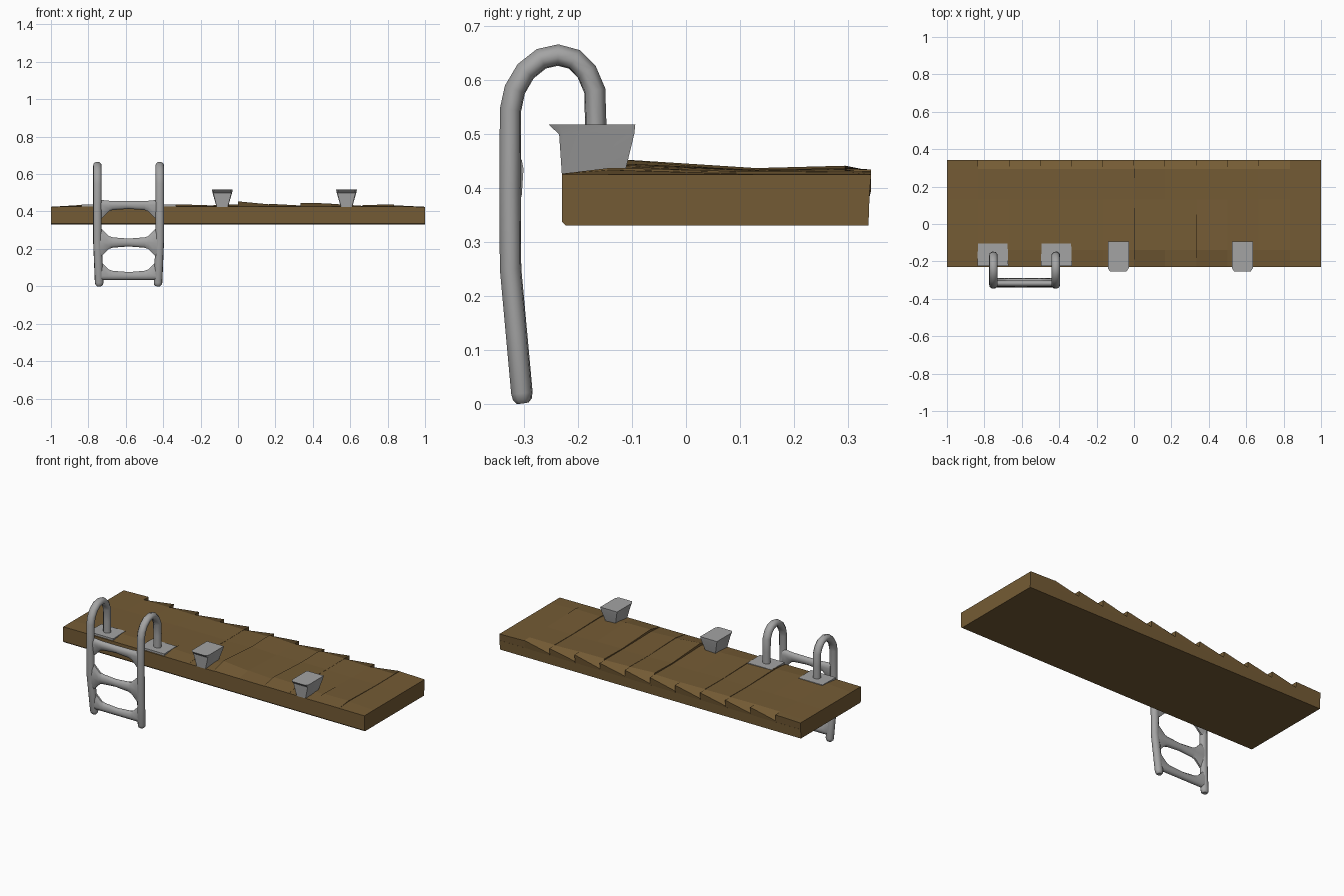
import bpy, bmesh, math

if "Cube" in bpy.data.objects:
    bpy.data.objects.remove(bpy.data.objects["Cube"])

wood = bpy.data.materials.new("wood")
wood.diffuse_color = (0.175, 0.105, 0.035, 1)
wood.use_nodes = True
wood.node_tree.nodes["Principled BSDF"].inputs["Base Color"].default_value = wood.diffuse_color
steel = bpy.data.materials.new("steel")
steel.diffuse_color = (0.37, 0.37, 0.37, 1)
steel.use_nodes = True
steel.node_tree.nodes["Principled BSDF"].inputs["Base Color"].default_value = steel.diffuse_color


def loft(name, rings, mat=None, smooth=None):
    """Skin a list of equal-length vertex rings and cap both ends."""
    bm = bmesh.new()
    rows = [[bm.verts.new(p) for p in r] for r in rings]
    n = len(rows[0])
    for a, b in zip(rows, rows[1:]):
        for i in range(n):
            j = (i + 1) % n
            bm.faces.new((a[i], a[j], b[j], b[i]))
    bm.faces.new(rows[0])
    bm.faces.new(rows[-1])
    bmesh.ops.recalc_face_normals(bm, faces=bm.faces)
    me = bpy.data.meshes.new(name)
    bm.to_mesh(me)
    bm.free()
    ob = bpy.data.objects.new(name, me)
    bpy.context.collection.objects.link(ob)
    me.materials.append(mat or steel)
    if smooth:
        shade(ob, smooth)
    return ob


def shade(ob, deg):
    bpy.ops.object.select_all(action='DESELECT')
    ob.select_set(True)
    bpy.context.view_layer.objects.active = ob
    bpy.ops.object.shade_smooth_by_angle(angle=math.radians(deg))


# Deck body: side profile with a small chamfer on the lower front edge
profile = [(-0.23, 0.385), (-0.23, 0.337), (-0.223, 0.33), (0.338, 0.33), (0.34, 0.385)]
loft("deck_body", [[(x, y, z) for y, z in profile] for x in (-1, 1)], wood)

# Warped planks: crest height on the left and right edge of each
crests = [(.425, .435), (.435, .437), (.437, .433), (.438, .434), (.438, .434), (.432, .438),
          (.454, .438), (.441, .432), (.446, .443), (.441, .430), (.435, .437), (.433, .425)]
stations = [(-0.23, 0.1), (-0.14, 1.0), (0.13, 0.4), (0.295, 0.55), (0.343, 0.5)]
for i, crest in enumerate(crests):
    xl, xr = -1 + i / 6, -1 + (i + 1) / 6
    rings = []
    for y, k in stations:
        zl, zr = [0.425 + (h - 0.425) * k for h in crest]
        if y > 0.34 and 0 < i < 11:
            zl = 0.395  # one corner of the back edge is worn down
        yb = min(y, 0.339)
        rings.append([(xl, y, zl), (xr, y, zr), (xr, yb, 0.38), (xl, yb, 0.38)])
    loft(f"plank_{i + 1}", rings, wood)

# Ladder rails: bent tube with rounded lower ends
cx, half = -0.585, 0.167
path = [(-.302, .001, .55), (-.303, .008, .88), (-.304, .02, 1), (-.314, .13, 1),
        (-.325, .25, 1), (-.326, .40, 1), (-.325, .545, 1), (-.317, .582, 1),
        (-.297, .616, 1), (-.268, .639, 1), (-.237, .646, 1), (-.207, .638, 1),
        (-.184, .615, 1), (-.169, .58, 1), (-.167, .51, 1), (-.167, .425, 1)]
for side, label in ((-1, "left"), (1, "right")):
    cu = bpy.data.curves.new(f"ladder_rail_{label}", 'CURVE')
    cu.dimensions = '3D'
    cu.bevel_depth = 0.0205
    cu.bevel_resolution = 2
    cu.use_fill_caps = True
    sp = cu.splines.new('POLY')
    sp.points.add(len(path) - 1)
    for pt, (y, z, r) in zip(sp.points, path):
        inset = 0.009 * max(0, 1 - z / 0.25)
        pt.co = (-side * inset, y, z, 1)
        pt.radius = r
    ob = bpy.data.objects.new(cu.name, cu)
    bpy.context.collection.objects.link(ob)
    ob.location.x = cx + side * half
    ob.scale.x = 1.15  # tube is slightly wider than deep
    bpy.ops.object.select_all(action='DESELECT')
    ob.select_set(True)
    bpy.context.view_layer.objects.active = ob
    bpy.ops.object.convert(target='MESH')
    bpy.context.object.data.materials.clear()
    bpy.context.object.data.materials.append(steel)
    shade(bpy.context.object, 50)

# Rungs: slim bars whose ends flare into the rails
flare = [(.16, .06), (.141, .052), (.105, .014), (.085, .007), (0, 0)]
flare = [(-x, f) for x, f in flare] + [(x, f) for x, f in flare[-2::-1]]
for name, y, z, up, down in (("top", -.318, .435, 0.1, 1),
                             ("middle", -.322, .234, 1, 1),
                             ("bottom", -.307, .055, 1, 0)):
    rings = []
    for x, f in flare:
        ring = []
        for k in range(10):
            a = math.tau * k / 10
            c, s = math.cos(a), math.sin(a)
            h = 0.022 + f * (up if s > 0 else down)
            ring.append((cx + x, y + 0.017 * c, z + h * s))
        rings.append(ring)
    loft(f"ladder_rung_{name}", rings, smooth=50)

# Mounting plates under the inner rail ends
for side, label in ((-1, "left"), (1, "right")):
    px = cx + side * 0.17
    rings = []
    for z in (0.42, 0.4385):
        rings.append([(px - .083, -.225, z), (px + .083, -.225, z),
                      (px + .079, -.104, z), (px - .079, -.104, z)])
    loft(f"ladder_plate_{label}", rings)


# Mooring blocks: tapered foot, short collar, top with a pointed front lip
def outline(w, wf, back, shoulder, front, z, x0):
    return [(x0 - w, back, z), (x0 - w, shoulder, z), (x0 - wf, front, z),
            (x0 + wf, front, z), (x0 + w, shoulder, z), (x0 + w, back, z)]


for x0, label in ((-0.084, "left"), (0.58, "right")):
    loft(f"mooring_block_{label}", [
        outline(.031, .029, -.114, -.222, -.23, .425, x0),
        outline(.052, .048, -.096, -.228, -.235, .499, x0),
        outline(.056, .044, -.094, -.236, -.254, .517, x0)], smooth=40)
